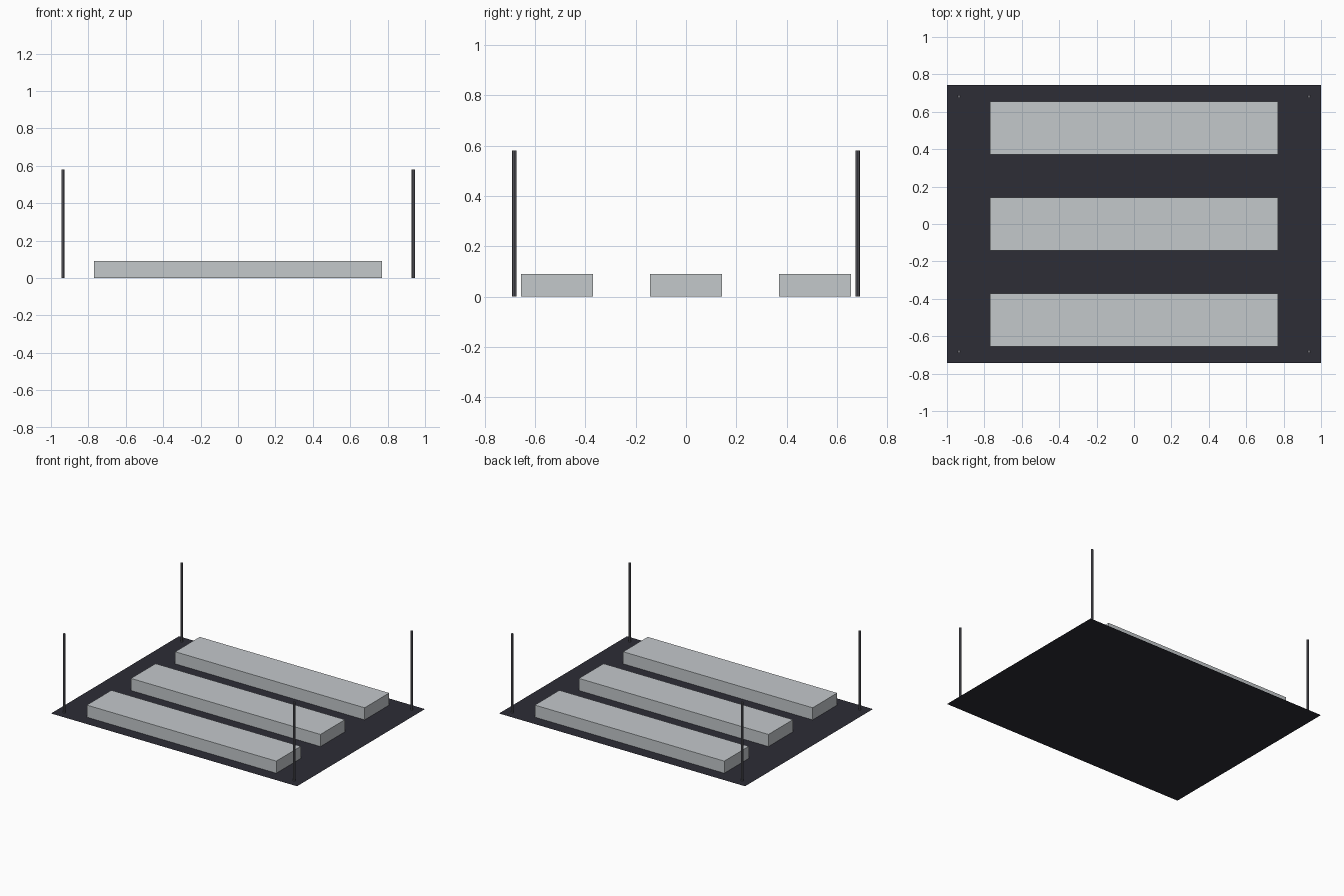
import bpy

cube = bpy.data.objects.get("Cube")
if cube:
    bpy.data.objects.remove(cube, do_unlink=True)


def material(name, rgb):
    mat = bpy.data.materials.new(name)
    mat.use_nodes = True
    color = (*rgb, 1.0)
    mat.diffuse_color = color
    mat.node_tree.nodes["Principled BSDF"].inputs["Base Color"].default_value = color
    return mat


def finish(name, mat, scale=(1, 1, 1)):
    obj = bpy.context.object
    obj.name = name
    obj.scale = scale
    bpy.ops.object.transform_apply(location=False, rotation=False, scale=True)
    obj.data.materials.append(mat)
    return obj


asphalt = material("dark asphalt", (0.026, 0.026, 0.037))
concrete = material("pale concrete", (0.55, 0.58, 0.60))
steel = material("grey steel", (0.13, 0.13, 0.15))

LIFT = 0.001          # keeps parts just clear of the ground sheet
SLAB_HEIGHT = 0.09
POST_HEIGHT = 0.58

# Ground sheet
bpy.ops.mesh.primitive_plane_add(size=1)
finish("ground_sheet", asphalt, (2.0, 1.485, 1))

# Three long raised slabs
for label, y in (("front", -0.513), ("middle", 0), ("back", 0.513)):
    bpy.ops.mesh.primitive_cube_add(size=1, location=(0, y, (SLAB_HEIGHT + LIFT) / 2))
    finish(label + "_slab", concrete, (1.54, 0.285, SLAB_HEIGHT - LIFT))

# Corner posts
for side, x in (("right", -0.936), ("left", 0.936)):
    for end, y in (("front", -0.682), ("back", 0.682)):
        bpy.ops.mesh.primitive_cylinder_add(
            vertices=8, radius=0.009, depth=POST_HEIGHT - LIFT,
            location=(x, y, (POST_HEIGHT + LIFT) / 2))
        finish(f"{end}_{side}_post", steel)
        bpy.ops.object.shade_smooth_by_angle()
